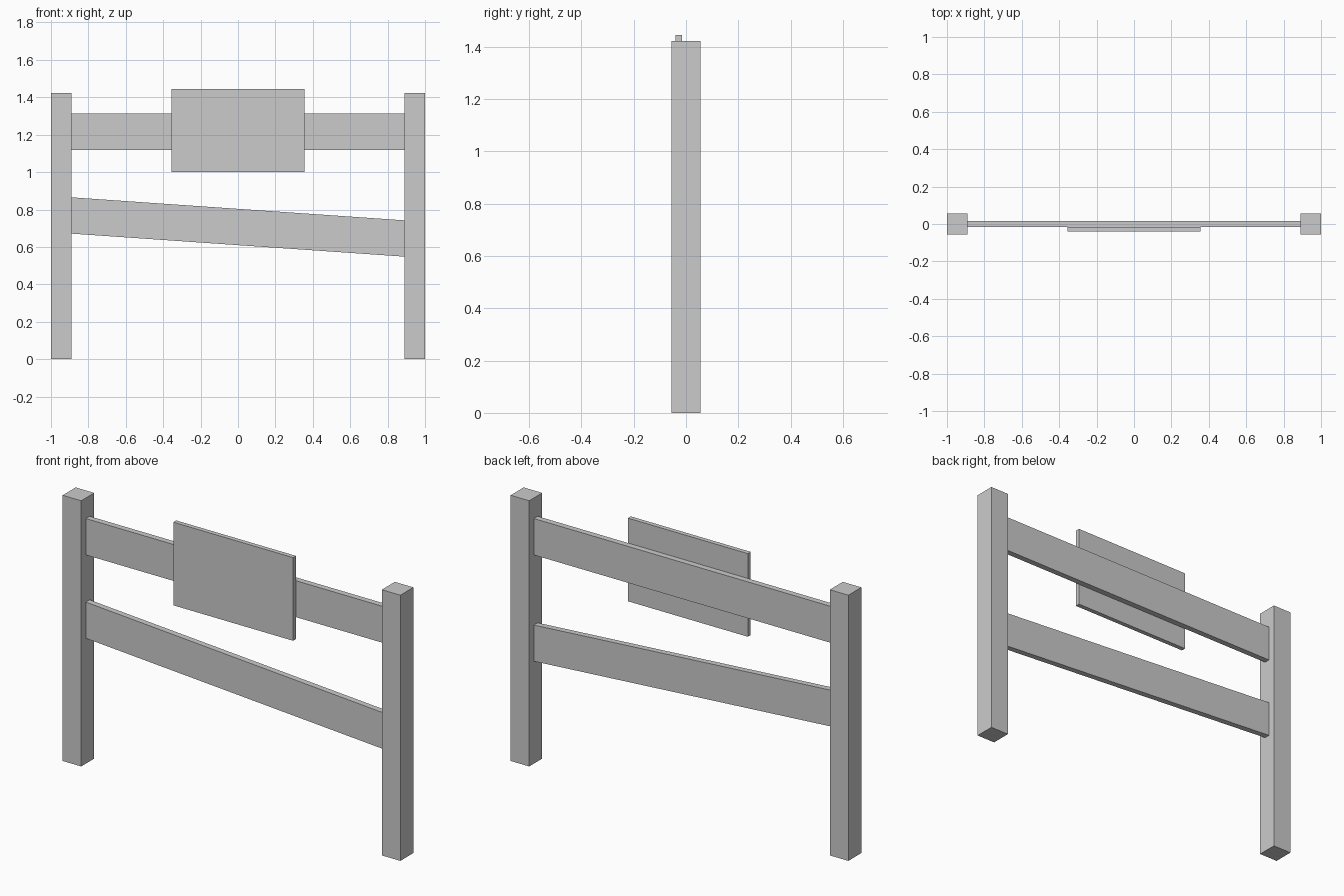
import bpy

if "Cube" in bpy.data.objects:
    bpy.data.objects.remove(bpy.data.objects["Cube"])

POST, HEIGHT = 0.11, 1.422
INNER = 1 - POST


def slab(name, x0, x1, y0, y1, z0, z1, drop=0.0):
    """Box whose right end sits lower than its left end by `drop`."""
    bpy.ops.mesh.primitive_cube_add(size=1)
    ob = bpy.context.object
    ob.name = ob.data.name = name
    for v in ob.data.vertices:
        u, w, t = (c + 0.5 for c in v.co)
        v.co = (x0 + u * (x1 - x0),
                y0 + w * (y1 - y0),
                z0 + t * (z1 - z0) - u * drop)
    return ob


# Two upright posts
for name, side in (("left_post", -1), ("right_post", 1)):
    x0, x1 = sorted((side * INNER, side))
    slab(name, x0, x1, -POST / 2, POST / 2, 0, HEIGHT)

# Level upper rail and slumped lower rail, both with vertical ends
slab("upper_rail", -INNER, INNER, -0.016, 0.016, 1.117, 1.312)
slab("lower_rail", -INNER, INNER, -0.016, 0.016, 0.671, 0.865, drop=0.123)

# Blank sign board fixed to the front of the upper rail
slab("sign_board", -0.355, 0.355, -0.0405, -0.016, 1.0, 1.445)
